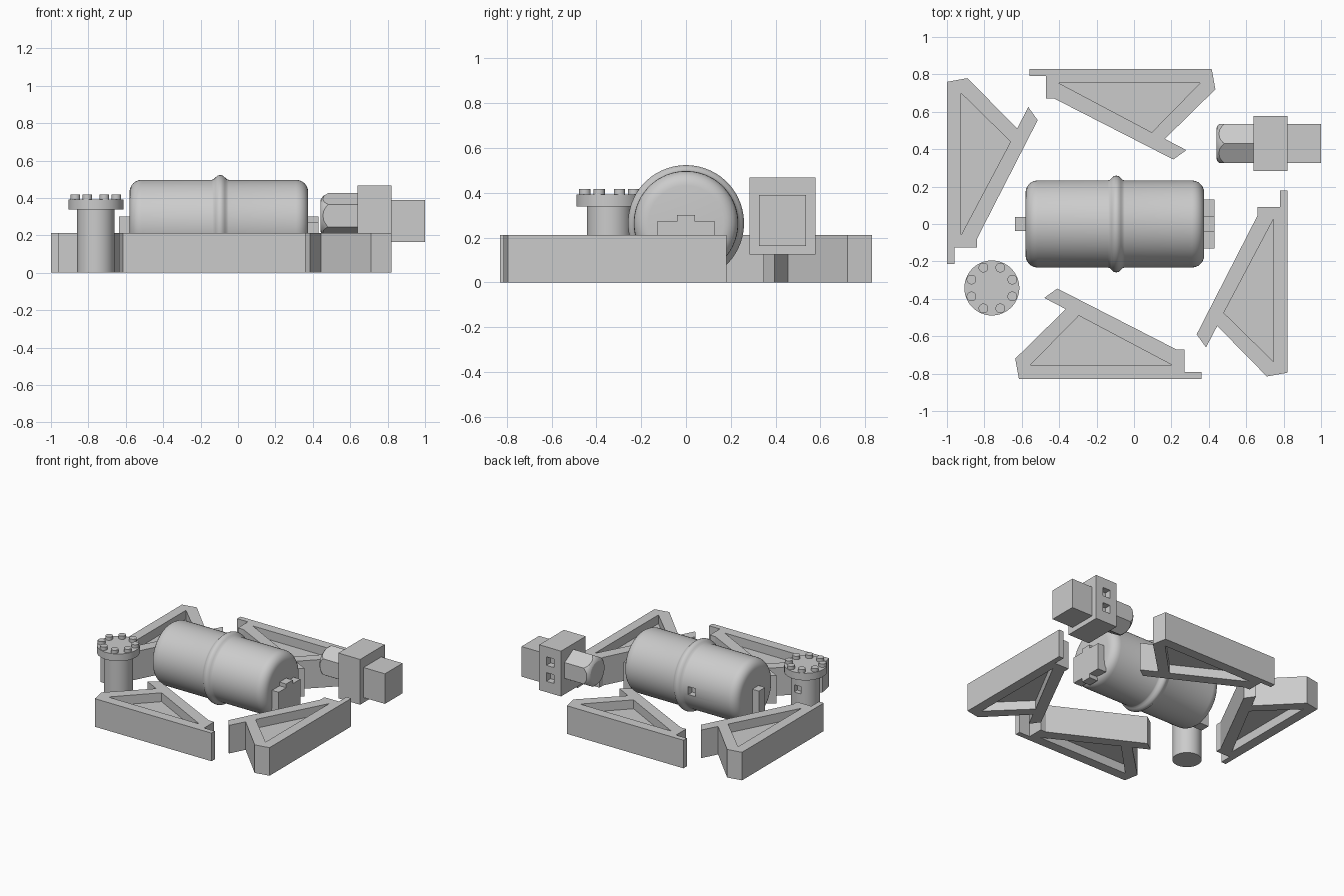
import bpy, bmesh, math
from mathutils import Matrix, Vector

if "Cube" in bpy.data.objects:
    bpy.data.objects.remove(bpy.data.objects["Cube"])

steel = bpy.data.materials.new("grey_steel")
steel.diffuse_color = (0.6, 0.6, 0.6, 1)
steel.use_nodes = True
steel.node_tree.nodes["Principled BSDF"].inputs["Base Color"].default_value = steel.diffuse_color


def finish(name, bm, smooth=False):
    bmesh.ops.recalc_face_normals(bm, faces=bm.faces)
    me = bpy.data.meshes.new(name)
    bm.to_mesh(me)
    bm.free()
    me.materials.append(steel)
    ob = bpy.data.objects.new(name, me)
    bpy.context.collection.objects.link(ob)
    if smooth:
        bpy.ops.object.select_all(action='DESELECT')
        ob.select_set(True)
        bpy.context.view_layer.objects.active = ob
        bpy.ops.object.shade_smooth_by_angle(angle=math.radians(35))
    return ob


def prism(name, pts, z0, z1):
    bm = bmesh.new()
    f = bm.faces.new([bm.verts.new((x, y, z0)) for x, y in pts])
    top = bmesh.ops.extrude_face_region(bm, geom=[f])
    verts = [v for v in top['geom'] if isinstance(v, bmesh.types.BMVert)]
    bmesh.ops.translate(bm, vec=(0, 0, z1 - z0), verts=verts)
    return finish(name, bm)


def box(name, lo, hi):
    return prism(name, [(lo[0], lo[1]), (hi[0], lo[1]), (hi[0], hi[1]), (lo[0], hi[1])], lo[2], hi[2])


def lathe(name, profile, centre, along_x=False, n=64):
    """Revolve (radius, height) pairs around z, or around x."""
    bm = bmesh.new()
    rings = []
    for r, h in profile:
        ring = []
        for i in range(n):
            a = 2 * math.pi * (i + 0.5) / n
            c, s = r * math.cos(a), r * math.sin(a)
            p = (h, c, s) if along_x else (c, s, h)
            ring.append(bm.verts.new(Vector(p) + Vector(centre)))
        rings.append(ring)
    for a, b in zip(rings, rings[1:]):
        for i in range(n):
            bm.faces.new((a[i], a[(i + 1) % n], b[(i + 1) % n], b[i]))
    bm.faces.new(rings[0])
    bm.faces.new(rings[-1])
    return finish(name, bm, True)


def boolean(ob, cutter, op='DIFFERENCE'):
    mod = ob.modifiers.new("cut", 'BOOLEAN')
    mod.object, mod.operation, mod.solver = cutter, op, 'EXACT'
    bpy.context.view_layer.objects.active = ob
    bpy.ops.object.modifier_apply(modifier=mod.name)
    bpy.data.objects.remove(cutter)


def square_hole(ob, x, y, z, size=0.06, depth=0.05):
    h = size / 2
    boolean(ob, box("hole_cutter", (x - h, y - depth, z - h), (x + h, y + 0.03, z + h)))


# Four triangular legs, recessed above and below a central web
outline = [(-0.615, -0.83), (0.36, -0.83), (0.36, -0.79), (0.27, -0.79), (0.27, -0.67),
           (0.225, -0.67), (-0.41, -0.345), (-0.48, -0.395), (-0.365, -0.455), (-0.635, -0.72)]
pocket = [(-0.555, -0.755), (0.205, -0.755), (-0.295, -0.49)]
for name, turn, shift in (("front_leg", 0, (0, 0)), ("right_leg", 90, (-0.01, -0.18)),
                          ("back_leg", 180, (-0.2, 0)), ("left_leg", 270, (-0.17, 0.145))):
    leg = prism(name, outline, 0, 0.212)
    boolean(leg, prism("pocket_cutter", pocket, 0.145, 0.3))
    boolean(leg, prism("pocket_cutter", pocket, -0.1, 0.067))
    leg.data.transform(Matrix.Translation((*shift, 0)) @ Matrix.Rotation(math.radians(turn), 4, 'Z'))

# Tank with rounded ends and a raised middle band
R, F = 0.233, 0.065
arc = [(R - F + F * math.sin(math.radians(a)), F - F * math.cos(math.radians(a))) for a in range(0, 91, 15)]
profile = [(r, -0.58 + h) for r, h in arc]
profile += [(R, -0.14), (R + 0.003, -0.13), (R + 0.013, -0.12), (R + 0.023, -0.108), (R + 0.026, -0.095),
            (R + 0.023, -0.082), (R + 0.013, -0.07), (R + 0.003, -0.06), (R, -0.05)]
profile += [(r, 0.375 - h) for r, h in reversed(arc)]
tank = lathe("tank", profile, (0, 0, 0.264), along_x=True)
square_hole(tank, -0.21, R, 0.257)

# Tank end lugs
box("left_lug", (-0.635, -0.037, 0.05), (-0.56, 0.037, 0.30))
box("right_lug_plate", (0.36, -0.13, 0.07), (0.43, 0.13, 0.272))
box("right_lug_bar", (0.36, -0.04, 0.04), (0.43, 0.04, 0.30))

# Flanged pipe with a ring of bolts
PX, PY = -0.76, -0.342
pipe = lathe("pipe", [(0.1, 0), (0.1, 0.345)], (PX, PY, 0))
square_hole(pipe, PX, PY + 0.1, 0.24, 0.055, 0.04)
lathe("pipe_flange", [(0.147, 0.338), (0.147, 0.392)], (PX, PY, 0))
for i in range(8):
    a = math.radians(22.5 + 45 * i)
    lathe("flange_bolt", [(0.026, 0.38), (0.026, 0.417)],
          (PX + 0.118 * math.cos(a), PY + 0.118 * math.sin(a), 0), n=16)

# Valve: hexagonal nose with a rounded end, body block and end block
VY, VZ = 0.43, 0.305
hexa = [(0.12 * math.cos(math.radians(90 + 60 * i)), 0.12 * math.sin(math.radians(90 + 60 * i))) for i in range(6)]
nose = prism("valve_nose", hexa, 0.44, 0.66)
nose.data.transform(Matrix(((0, 0, 1, 0), (1, 0, 0, VY), (0, 1, 0, VZ), (0, 0, 0, 1))))
boolean(nose, lathe("nose_rounding", [(0.075, 0.438), (0.093, 0.445), (0.107, 0.458), (0.122, 0.485), (0.13, 0.5),
                                      (0.13, 0.7)], (0, VY, VZ), along_x=True, n=48), 'INTERSECT')
body = box("valve_body", (0.64, 0.283, 0.125), (0.822, 0.577, 0.467))
for z in (0.24, 0.36):
    square_hole(body, 0.73, 0.577, z, 0.065, 0.05)
box("valve_end", (0.80, 0.325, 0.163), (1.0, 0.535, 0.39))
